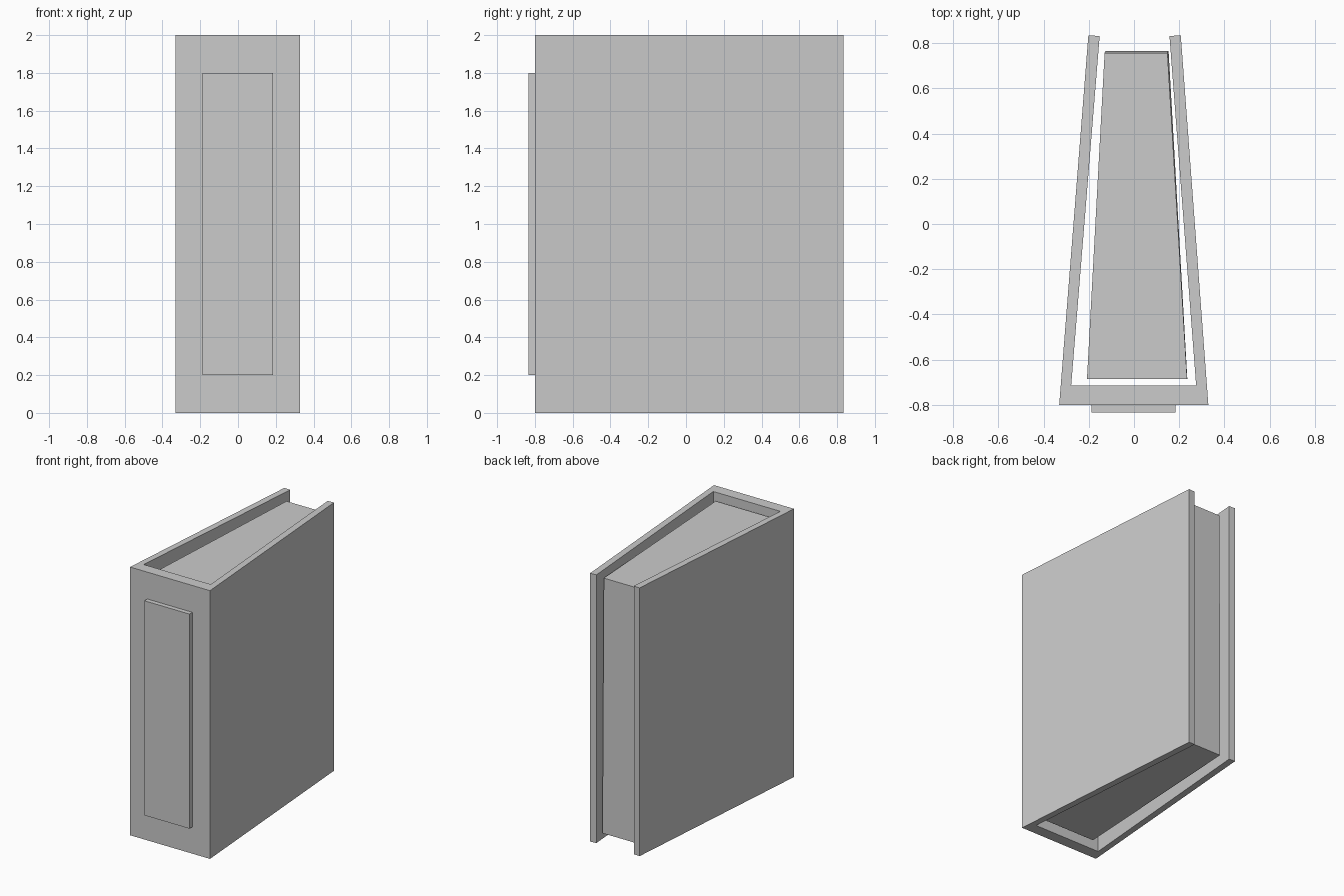
import bpy, bmesh

if "Cube" in bpy.data.objects:
    bpy.data.objects.remove(bpy.data.objects["Cube"])


def prism(name, bottom, z0, z1, top=None):
    """Solid between two matching counter-clockwise outlines."""
    top = top or bottom
    bm = bmesh.new()
    lo = [bm.verts.new((x, y, z0)) for x, y in bottom]
    hi = [bm.verts.new((x, y, z1)) for x, y in top]
    n = len(lo)
    bm.faces.new(lo[::-1])
    bm.faces.new(hi)
    for i in range(n):
        j = (i + 1) % n
        bm.faces.new((lo[i], lo[j], hi[j], hi[i]))
    bmesh.ops.recalc_face_normals(bm, faces=bm.faces)
    mesh = bpy.data.meshes.new(name)
    bm.to_mesh(mesh)
    bm.free()
    obj = bpy.data.objects.new(name, mesh)
    bpy.context.collection.objects.link(obj)
    return obj


# Cover: spine and two boards that taper towards the back, one U-shaped wrap
prism("book_cover", [
    (-0.331, -0.80), (0.329, -0.80), (0.207, 0.835), (0.157, 0.832),
    (0.275, -0.714), (-0.278, -0.714), (-0.152, 0.832), (-0.202, 0.835),
], 0.0, 2.0)

# Page block: loose wedge inside the cover, its back edge leaning slightly
prism("page_block",
      [(-0.208, -0.685), (0.236, -0.685), (0.153, 0.766), (-0.126, 0.766)],
      0.05, 1.95,
      top=[(-0.208, -0.685), (0.235, -0.685), (0.148, 0.757), (-0.130, 0.757)])

# Raised blank panel on the spine
prism("spine_panel",
      [(-0.188, -0.835), (0.184, -0.835), (0.184, -0.80), (-0.188, -0.80)],
      0.2, 1.8)
